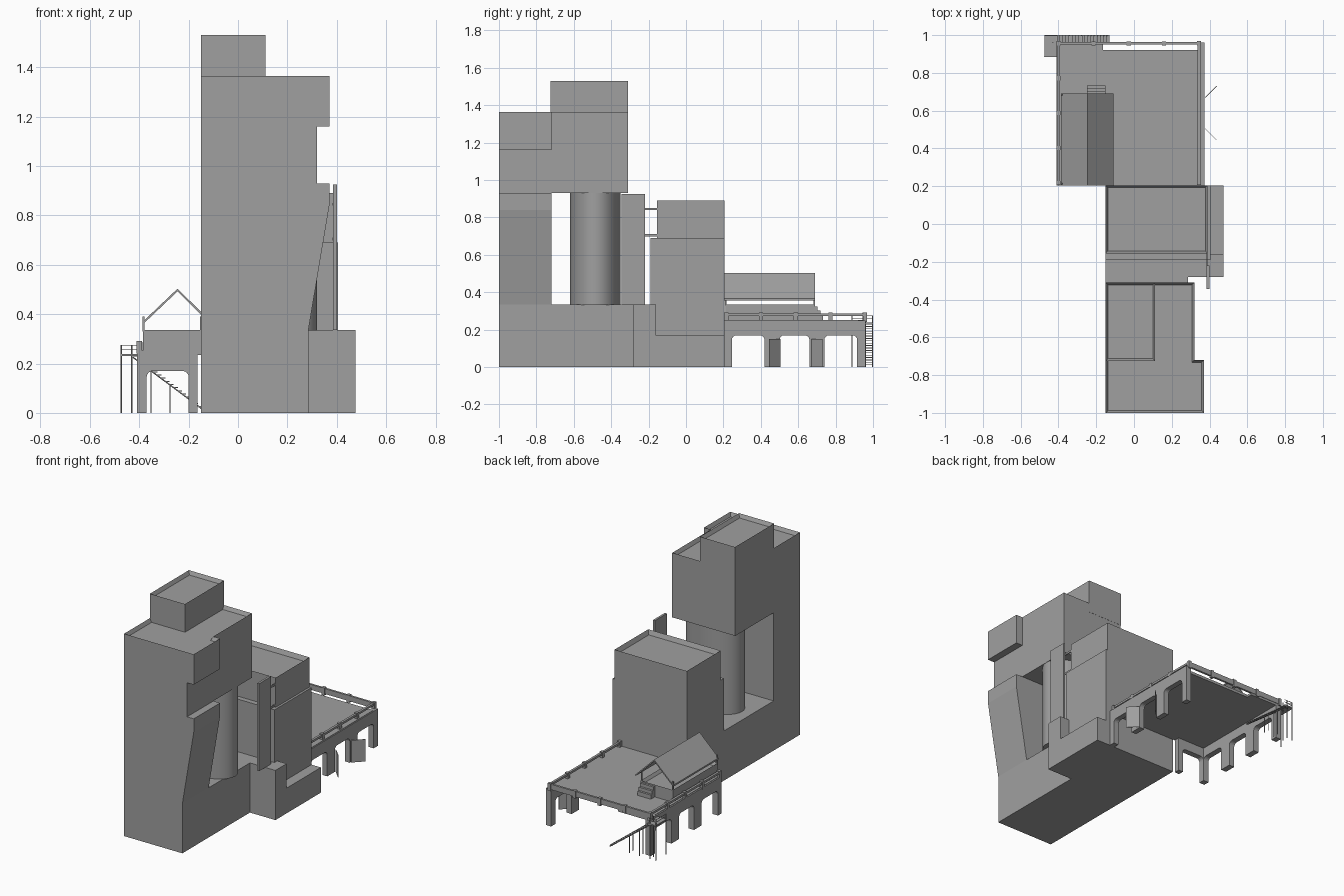
import bpy, bmesh, math
from mathutils import Vector

if "Cube" in bpy.data.objects:
    bpy.data.objects.remove(bpy.data.objects["Cube"], do_unlink=True)

concrete = bpy.data.materials.new("grey_concrete")
concrete.use_nodes = True
GREY = (0.35, 0.35, 0.35, 1)
concrete.diffuse_color = GREY
concrete.node_tree.nodes["Principled BSDF"].inputs["Base Color"].default_value = GREY


def finish(name, bm):
    bmesh.ops.recalc_face_normals(bm, faces=bm.faces)
    mesh = bpy.data.meshes.new(name)
    bm.to_mesh(mesh)
    bm.free()
    mesh.materials.append(concrete)
    ob = bpy.data.objects.new(name, mesh)
    bpy.context.collection.objects.link(ob)
    return ob


def prism(name, outline, lo, hi, axis="z", parapet=0):
    """Extrude a 2D outline along an axis; parapet sinks the roof inside a rim."""
    place = {"x": lambda a, b: (lo, a, b), "y": lambda a, b: (a, lo, b),
             "z": lambda a, b: (a, b, lo)}[axis]
    step = Vector([(hi - lo) * (axis == k) for k in "xyz"])
    bm = bmesh.new()
    face = bm.faces.new([bm.verts.new(place(a, b)) for a, b in outline])
    ext = bmesh.ops.extrude_face_region(bm, geom=[face])["geom"]
    bmesh.ops.translate(bm, vec=step, verts=[v for v in ext if isinstance(v, bmesh.types.BMVert)])
    bmesh.ops.recalc_face_normals(bm, faces=bm.faces)
    if parapet:
        roof = max(bm.faces, key=lambda f: f.calc_center_median().z)
        bmesh.ops.inset_region(bm, faces=[roof], thickness=0.018)
        bmesh.ops.translate(bm, vec=(0, 0, -parapet), verts=roof.verts)
    return finish(name, bm)


def box(name, x, y, z, parapet=0):
    outline = [(x[0], y[0]), (x[1], y[0]), (x[1], y[1]), (x[0], y[1])]
    return prism(name, outline, z[0], z[1], "z", parapet)


def bar(name, a, b, r=0.003):
    a, b = Vector(a), Vector(b)
    bm = bmesh.new()
    bmesh.ops.create_cone(bm, cap_ends=True, segments=6, radius1=r, radius2=r, depth=(b - a).length)
    turn = Vector((0, 0, 1)).rotation_difference(b - a).to_matrix()
    bmesh.ops.rotate(bm, matrix=turn, verts=bm.verts)
    bmesh.ops.translate(bm, vec=(a + b) / 2, verts=bm.verts)
    return finish(name, bm)


def arcade(name, piers, lo, hi, axis, top=0.25, spring=0.17, r=0.025):
    """Wall with round-cornered openings between the piers."""
    pts = [(piers[-1][1], 0), (piers[-1][1], top), (piers[0][0], top), (piers[0][0], 0)]
    for (_, a), (b, _) in zip(piers, piers[1:]):
        pts.append((a, 0))
        for centre, start in ((a + r, math.pi), (b - r, math.pi / 2)):
            for i in range(5):
                t = start - i * math.pi / 8
                pts.append((centre + r * math.cos(t), spring - r + r * math.sin(t)))
        pts.append((b, 0))
    pts.append((piers[-1][0], 0))
    clean = [p for i, p in enumerate(pts) if p != pts[i - 1]]
    return prism(name, clean, lo, hi, axis)


# Podium and side annex
box("podium", (-0.15, 0.285), (-1, 0.205), (0, 0.335))
box("annex_front", (0.28, 0.475), (-0.28, -0.16), (0, 0.335))
box("annex_low", (0.28, 0.475), (-0.16, 0.205), (0, 0.17))

# Front tower: leaning slab, drum and overhanging head
prism("front_slab", [(-0.15, 0.335), (0.285, 0.335), (0.37, 0.84), (0.37, 0.93), (-0.15, 0.93)],
      -1, -0.72, "y")
bm = bmesh.new()
bmesh.ops.create_cone(bm, cap_ends=True, segments=48, radius1=1, radius2=1, depth=0.6)
bmesh.ops.scale(bm, vec=(0.2, 0.135, 1), verts=bm.verts)
bmesh.ops.translate(bm, vec=(0.12, -0.485, 0.633), verts=bm.verts)
drum = finish("drum", bm)
bpy.context.view_layer.objects.active = drum
drum.select_set(True)
bpy.ops.object.shade_smooth_by_angle()
drum.select_set(False)
box("tower_head", (-0.15, 0.32), (-1, -0.31), (0.93, 1.16))
prism("tower_crown", [(-0.15, -1), (0.37, -1), (0.37, -0.72), (0.32, -0.72), (0.32, -0.31), (-0.15, -0.31)],
      1.16, 1.365, "z", 0.025)
box("penthouse", (-0.15, 0.112), (-0.725, -0.309), (1.3, 1.53), 0.025)

# Rear block
box("rear_block_lower", (-0.15, 0.405), (-0.19, 0.205), (0, 0.69))
box("rear_block_upper", (-0.15, 0.39), (-0.155, 0.205), (0.69, 0.89), 0.03)

# Free-standing fin tied back to the rear block
box("fin", (0.385, 0.4), (-0.345, -0.22), (0.335, 0.925))
for z in (0.705, 0.845):
    box("fin_tie", (0.383, 0.39), (-0.22, -0.15), (z - 0.006, z + 0.006))

# Terrace on arcades
piers = [(0.205, 0.245), (0.42, 0.5), (0.66, 0.74), (0.915, 0.96)]
for side, lo, hi in (("right", -0.41, -0.37), ("left", 0.335, 0.372)):
    arcade("arcade_" + side, piers, lo, hi, "x")
arcade("arcade_front", [(-0.41, -0.37), (-0.2, -0.165)], 0.206, 0.245, "y")
box("terrace_deck", (-0.4, 0.365), (0.205, 0.92), (0.235, 0.253))
box("terrace_edge", (-0.41, -0.165), (0.9, 0.96), (0.235, 0.252))

# Terrace railing
for x in (-0.4, 0.345):
    box("side_rail", (x - 0.008, x + 0.008), (0.21, 0.963), (0.272, 0.286))
    for i in range(5):
        y = 0.217 + i * 0.185
        box("rail_post", (x - 0.011, x + 0.011), (y - 0.011, y + 0.011), (0.24, 0.291))
box("back_rail", (-0.4, 0.345), (0.949, 0.963), (0.25, 0.286))
for i in range(1, 4):
    x = -0.4 + i * 0.186
    box("back_rail_post", (x - 0.011, x + 0.011), (0.945, 0.967), (0.24, 0.291))

# Pavilion with open gable roof
box("pavilion_base", (-0.385, -0.145), (0.21, 0.69), (0.235, 0.335), 0.02)
prism("pavilion_roof", [(-0.387, 0.368), (-0.245, 0.503), (-0.108, 0.368), (-0.108, 0.357),
                        (-0.245, 0.492), (-0.387, 0.357)], 0.205, 0.69, "y")
for x in (-0.382, -0.15):
    for y in (0.213, 0.685):
        box("pavilion_post", (x - 0.004, x + 0.004), (y - 0.004, y + 0.004), (0.33, 0.39))
for i in range(3):
    box("pavilion_step", (-0.25, -0.15), (0.69, 0.704 + i * 0.014), (0.25, 0.325 - i * 0.022))

# Rear stair and landing
box("stair_landing", (-0.475, -0.41), (0.885, 1), (0.23, 0.238))
for i in range(18):
    x, z = -0.425 + i * 0.0165, 0.232 - i * 0.0128
    box("stair_tread", (x, x + 0.016), (0.957, 1), (z - 0.004, z))
for y in (0.96, 0.997):
    bar("stair_stringer", (-0.425, y, 0.225), (-0.13, y, 0.004))
    for x, z in ((-0.43, 0.275), (-0.352, 0.17), (-0.275, 0.115)):
        bar("stair_post", (x, y, 0), (x, y, z))
for y in (0.888, 0.997):
    bar("landing_post", (-0.473, y, 0), (-0.473, y, 0.275))
for z in (0.258, 0.274):
    bar("landing_rail", (-0.473, 0.888, z), (-0.473, 0.997, z), 0.002)
    bar("landing_rail", (-0.473, 0.997, z), (-0.41, 0.997, z), 0.002)

# Open doors beneath the terrace
for y0, y1 in ((0.505, 0.445), (0.67, 0.73)):
    prism("open_door", [(0.375, y0), (0.435, y1), (0.439, y1), (0.379, y0)], 0, 0.15)
